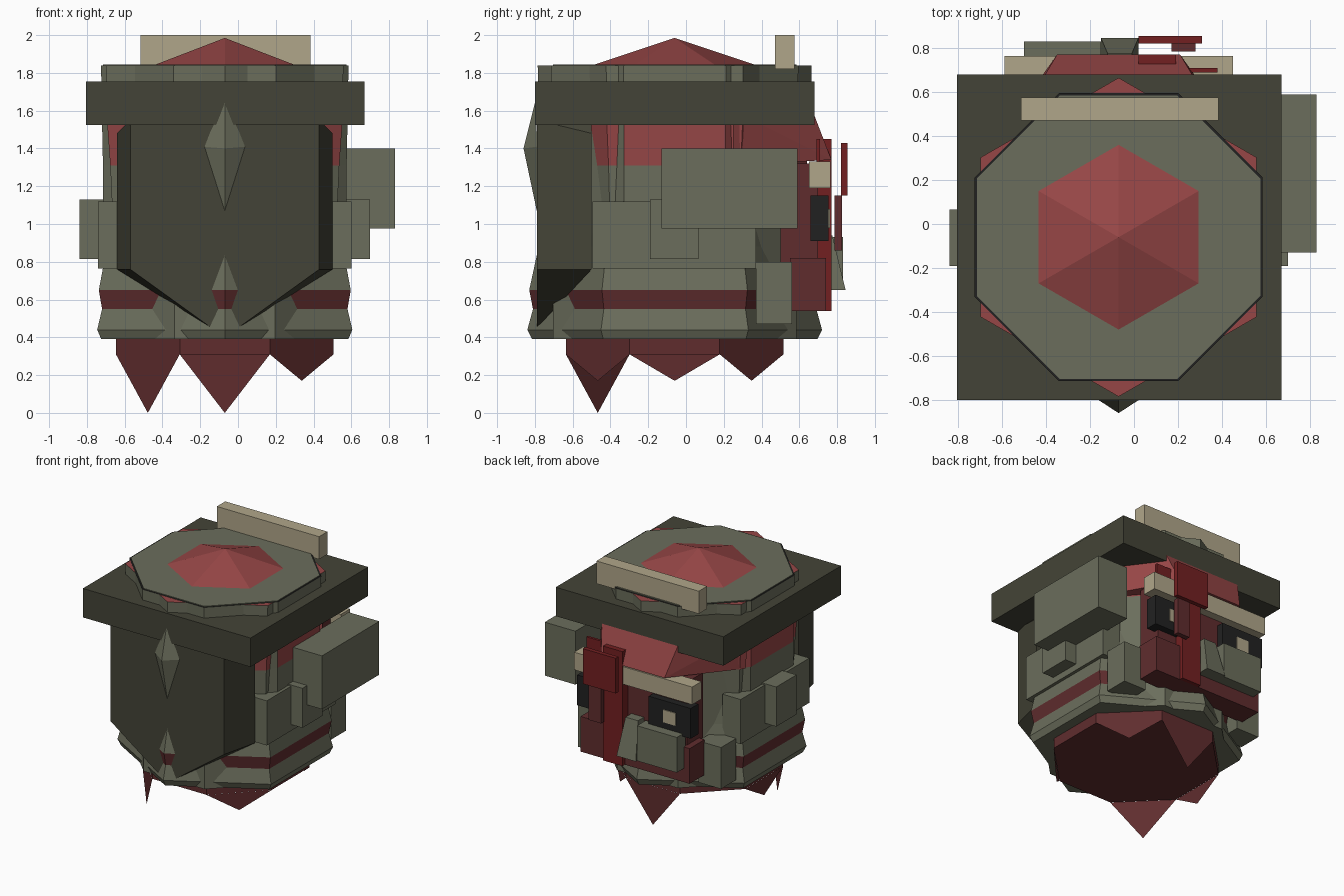
import bpy, bmesh, math

if "Cube" in bpy.data.objects:
    bpy.data.objects.remove(bpy.data.objects["Cube"])

CX, CY = -0.07, -0.06  # axis of the head


def mat(name, rgb):
    m = bpy.data.materials.new(name)
    lin = [((c + 0.055) / 1.055) ** 2.4 for c in rgb]
    m.diffuse_color = (*lin, 1)
    m.use_nodes = True
    m.node_tree.nodes["Principled BSDF"].inputs["Base Color"].default_value = m.diffuse_color
    return m


OLIVE = mat("olive", (0.42, 0.43, 0.36))
DARK = mat("dark olive", (0.265, 0.265, 0.215))
RED = mat("light red", (0.59, 0.275, 0.275))
MAROON = mat("maroon", (0.375, 0.175, 0.18))
STRAND = mat("strand red", (0.45, 0.125, 0.13))
BEIGE = mat("beige", (0.69, 0.65, 0.54))
BLACK = mat("black", (0.13, 0.13, 0.13))


def finish(name, bm, *mats):
    bmesh.ops.recalc_face_normals(bm, faces=bm.faces)
    me = bpy.data.meshes.new(name)
    bm.to_mesh(me)
    bm.free()
    for m in mats:
        me.materials.append(m)
    ob = bpy.data.objects.new(name, me)
    bpy.context.collection.objects.link(ob)
    return ob


def hull(name, pts, m):
    bm = bmesh.new()
    for p in pts:
        bm.verts.new(p)
    bmesh.ops.convex_hull(bm, input=bm.verts)
    bmesh.ops.dissolve_limit(bm, angle_limit=0.01, verts=bm.verts, edges=bm.edges)
    return finish(name, bm, m)


def box(name, x, y, z, m):
    return hull(name, [(a, b, c) for a in x for b in y for c in z], m)


def mirror_x(x):
    return (2 * CX - x[1], 2 * CX - x[0])


def ring(n, r, z, turn):
    return [(CX + r * math.cos(turn + k * math.tau / n),
             CY + r * math.sin(turn + k * math.tau / n), z) for k in range(n)]


def lathe(name, n, profile, turn, mats, rule):
    """Stacked n-sided rings; rule(z, normal) picks the material."""
    bm = bmesh.new()
    rows = [[bm.verts.new(p) for p in ring(n, r, z, turn)] for r, z in profile]
    for a, b in zip(rows, rows[1:]):
        for k in range(n):
            j = (k + 1) % n
            bm.faces.new((a[k], a[j], b[j], b[k]))
    bm.faces.new(rows[0])
    bm.faces.new(rows[-1])
    bmesh.ops.recalc_face_normals(bm, faces=bm.faces)
    for f in bm.faces:
        f.material_index = rule(f.calc_center_median().z, f.normal)
    return finish(name, bm, *mats)


HEX, OCT = math.pi / 2, math.pi / 8
K = 1 / math.cos(math.pi / 8)

# six-sided shell with a maroon band and red crown top
lathe("hexagonal_shell", 6,
      [(.755, .39), (.78, .44), (.75, .55), (.77, .65), (.72, .88), (.69, 1.12),
       (.70, 1.31), (.72, 1.55), (.725, 1.838)],
      HEX, (OLIVE, MAROON, RED),
      lambda z, n: 1 if .55 < z < .65 else 2 if n.z > .9 or 1.31 < z < 1.5 else 0)

# eight-sided body with a red upper part and black rim
lathe("octagonal_body", 8,
      [(.645 * K, .39), (.645 * K, 1.31), (.65 * K, 1.55), (.655 * K, 1.84)],
      OCT, (OLIVE, RED, BLACK),
      lambda z, n: 2 if n.z > .9 else 1 if 1.31 < z < 1.55 and n.y > -.3 else 0)
lathe("crown_plate", 8, [(.645 * K, 1.836), (.645 * K, 1.845)], OCT,
      (OLIVE,), lambda z, n: 0)
hull("crown_peak", ring(6, .435, 1.84, HEX) + [(CX, CY, 1.985)], RED)

# square brim and the bar standing on it
box("square_brim", (-.805, .67), (-.80, .68), (1.525, 1.755), DARK)
box("crown_bar", (-.515, .385), (.47, .575), (1.82, 2.0), BEIGE)

# neck with pointed teeth of two lengths
lathe("neck", 8, [(.575 * K, .31), (.575 * K, .42)], OCT, (MAROON,), lambda z, n: 0)
low = ring(8, .576 * K, .31, OCT)
bm = bmesh.new()
for k, tip in {0: .17, 1: 0, 3: .17, 4: 0, 6: .17}.items():
    a, b = low[k], low[(k + 1) % 8]
    mid = ((a[0] + b[0]) / 2 * 1.0, (a[1] + b[1]) / 2, tip)
    bm.faces.new([bm.verts.new(p) for p in (a, b, mid)])
finish("neck_teeth", bm, MAROON)

# front visor with a pointed chin, and its diamond stud
visor = []
for s in (-1, 1):
    visor += [(CX + s * .5, -.79, 1.55), (CX + s * .5, -.79, .76),
              (CX + s * .07, -.79, .45), (CX + s * .57, -.5, 1.48),
              (CX + s * .57, -.5, .76), (CX + s * .5, -.5, 1.55)]
hull("front_visor", visor, DARK)
hull("visor_diamond", [(CX, -.79, 1.07), (CX, -.80, 1.64), (CX - .115, -.785, 1.41),
                       (CX + .115, -.785, 1.41), (CX, -.86, 1.40)], OLIVE)

# side guards, pods and jaw blocks on both sides
for side, flip in (("right", lambda x: x), ("left", mirror_x)):
    box(side + "_ear_guard", flip((.44, .60)), (-.495, .37), (.765, 1.12), OLIVE)
    box(side + "_pod", flip((.55, .70)), (-.19, .065), (.815, 1.13), OLIVE)
    box(side + "_jaw_block", flip((.36, .56)), (.37, .56), (.47, .80), OLIVE)
    # eyes
    ex = flip((.06, .43))
    mid = (ex[0] + ex[1]) / 2
    box(side + "_eye", ex, (.66, .755), (.91, 1.15), BLACK)
    box(side + "_pupil", (mid - .055, mid + .055), (.75, .762), (.98, 1.08), BEIGE)
box("right_pack", (.56, .83), (-.13, .59), (.975, 1.40), OLIVE)

# forehead flaring out towards the back
hull("forehead", [(CX + s * x, y, z) for s in (-1, 1) for x, y, z in
                  ((.63, .25, 1.31), (.28, .77, 1.34), (.65, .25, 1.6), (.34, .67, 1.6))], RED)

# face: plate, brow, mouth, nose
box("face_plate", (-.50, .36), (.5, .70), (.60, 1.32), MAROON)
box("brow", (-.59, .45), (.65, .765), (1.19, 1.33), BEIGE)
box("mouth", (-.55, .41), (.55, .74), (.54, .82), MAROON)
box("moustache", (-.50, -.15), (.72, .83), (.65, .93), OLIVE)
hull("nose", [(-.15, .845, .65), (.02, .845, .65), (-.12, .775, .94), (-.01, .775, .94),
              (-.15, .70, .65), (.02, .70, .65), (-.12, .70, .94), (-.01, .70, .94)], OLIVE)

# hanging strand over the face
box("strand_long", (.02, .19), (.69, .77), (.54, 1.45), STRAND)
box("strand_top", (.02, .31), (.82, .855), (1.15, 1.43), STRAND)
box("strand_short", (.17, .28), (.785, .825), (.86, 1.15), MAROON)
box("strand_root", (.06, .38), (.69, .71), (1.33, 1.45), STRAND)
